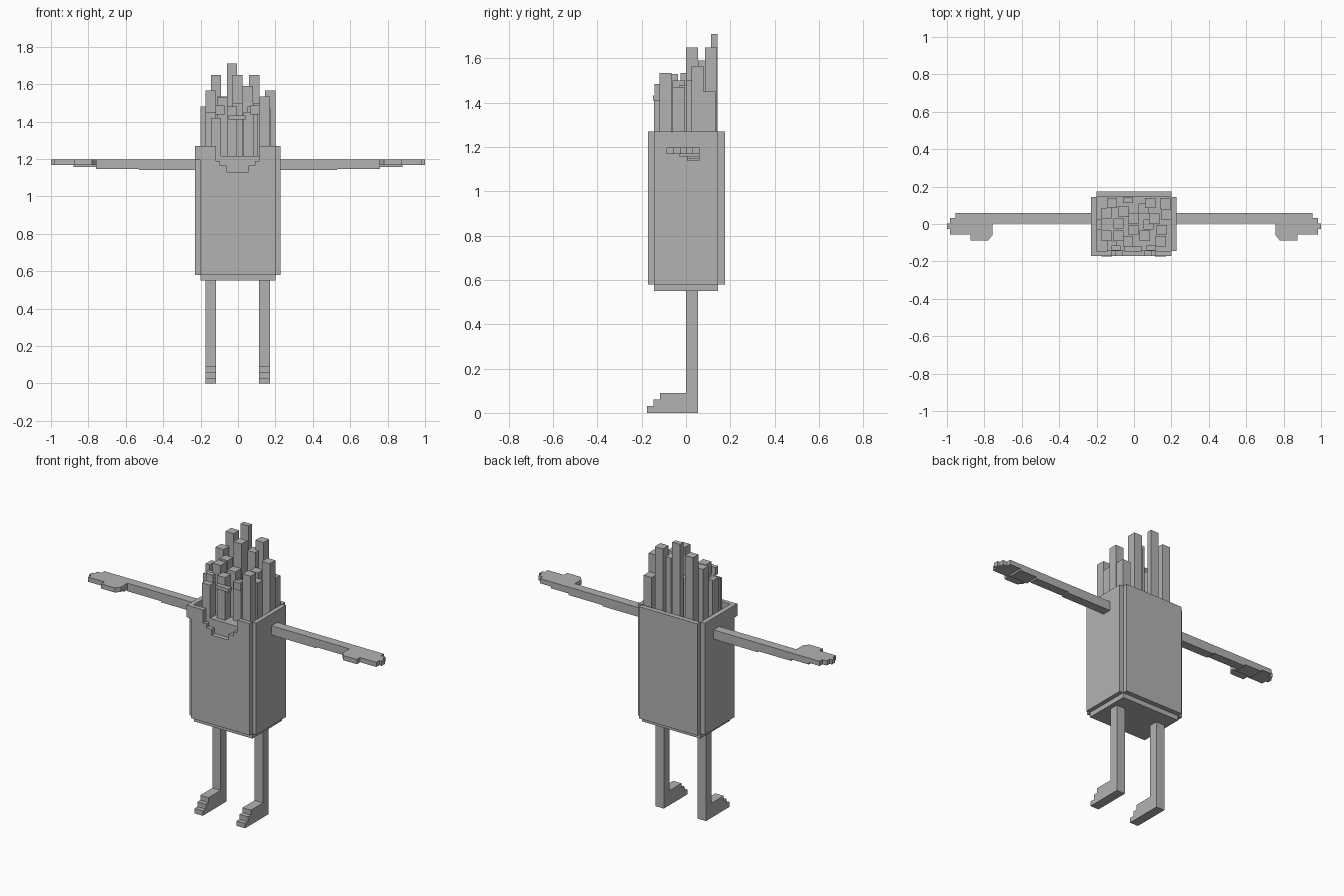
import bpy, bmesh

grey = bpy.data.materials.new("plain grey")
grey.diffuse_color = (0.45, 0.45, 0.45, 1)


def finish(name, bm):
    bmesh.ops.recalc_face_normals(bm, faces=bm.faces)
    me = bpy.data.meshes.new(name)
    bm.to_mesh(me)
    bm.free()
    me.materials.append(grey)
    ob = bpy.data.objects.new(name, me)
    bpy.context.collection.objects.link(ob)
    return ob


def box(name, x0, x1, y0, y1, z0, z1):
    bm = bmesh.new()
    bmesh.ops.create_cube(bm, size=1)
    for v in bm.verts:
        v.co = ((x0, x1)[v.co.x > 0], (y0, y1)[v.co.y > 0], (z0, z1)[v.co.z > 0])
    return finish(name, bm)


def prism(name, outline, axis, a, b):
    """Extrude a 2D outline along an axis from a to b."""
    bm = bmesh.new()
    place = {'x': lambda p, t: (t, p[0], p[1]),
             'y': lambda p, t: (p[0], t, p[1]),
             'z': lambda p, t: (p[0], p[1], t)}[axis]
    lo = [bm.verts.new(place(p, a)) for p in outline]
    hi = [bm.verts.new(place(p, b)) for p in outline]
    bm.faces.new(lo)
    bm.faces.new(hi)
    n = len(outline)
    for i in range(n):
        j = (i + 1) % n
        bm.faces.new((lo[i], lo[j], hi[j], hi[i]))
    return finish(name, bm)


# Carton: core, raised wall panels, stepped notch in the front panel
box("carton_core", -0.2, 0.2, -0.145, 0.145, 0.55, 1.215)
box("carton_back_panel", -0.2, 0.2, 0.145, 0.175, 0.58, 1.27)
box("carton_left_panel", -0.23, -0.2, -0.145, 0.145, 0.58, 1.27)
box("carton_right_panel", 0.2, 0.226, -0.145, 0.145, 0.58, 1.27)
box("carton_corner_tab", -0.23, -0.2, -0.172, -0.145, 1.195, 1.27)
front = [(-0.2, 0.58), (0.2, 0.58), (0.2, 1.27), (0.115, 1.27), (0.115, 1.19),
         (0.09, 1.19), (0.09, 1.165), (0.057, 1.165), (0.057, 1.13),
         (-0.06, 1.13), (-0.06, 1.165), (-0.095, 1.165), (-0.095, 1.19),
         (-0.117, 1.19), (-0.117, 1.27), (-0.2, 1.27)]
prism("carton_front_panel", front, 'y', -0.172, -0.145)

# Legs with stepped feet
leg = [(0.055, 0), (0.055, 0.55), (0, 0.55), (0, 0.09), (-0.118, 0.09),
       (-0.118, 0.06), (-0.146, 0.06), (-0.146, 0.03), (-0.175, 0.03), (-0.175, 0)]
prism("left_leg", leg, 'x', -0.175, -0.118)
prism("right_leg", leg, 'x', 0.113, 0.171)

# Arms and hands, mirrored left to right
hand = [(0.757, 0.06), (0.757, -0.06), (0.78, -0.088), (0.873, -0.088),
        (0.873, -0.056), (0.984, -0.056), (0.984, -0.027), (1.0, -0.027),
        (1.0, 0.004), (0.984, 0.004), (0.984, 0.032), (0.955, 0.032), (0.955, 0.06)]
for side, s in (("left", -1), ("right", 1)):
    box(side + "_upper_arm", *sorted((s * 0.21, s * 0.53)), 0.004, 0.06, 1.14, 1.197)
    box(side + "_forearm", *sorted((s * 0.53, s * 0.76)), 0.004, 0.06, 1.147, 1.197)
    prism(side + "_hand", [(s * x, y) for x, y in hand], 'z', 1.168, 1.197)
    box(side + "_palm", *sorted((s * 0.757, s * 0.88)), -0.03, 0.06, 1.157, 1.168)

# Sticks standing in the carton: (x, y, top) of the near left corner
sticks = [
    (-0.145, 0.085, 1.65), (0.06, 0.085, 1.65), (-0.03, 0.0, 1.65),
    (-0.175, 0.03, 1.565), (0.145, 0.025, 1.565), (0.025, 0.055, 1.59),
    (0.115, -0.12, 1.535), (-0.11, -0.025, 1.535), (0.03, -0.09, 1.45),
    (-0.145, -0.145, 1.42), (-0.085, 0.04, 1.48), (0.08, 0.0, 1.5),
    (-0.06, -0.12, 1.48), (0.05, -0.03, 1.48), (-0.175, -0.09, 1.45),
    (-0.03, -0.06, 1.50), (0.12, -0.06, 1.47), (0.14, 0.08, 1.45),
    (-0.11, -0.09, 1.53),
]
for i, (x, y, top) in enumerate(sticks):
    box(f"stick_{i + 1}", x, x + 0.055, y, y + 0.055, 1.2, top)
box("tall_back_stick", -0.06, -0.005, 0.112, 0.142, 1.2, 1.71)
box("left_edge_stick", -0.2, -0.172, -0.03, 0.025, 1.2, 1.48)

# Face blocks on the front of the sticks
for side, x in (("left", -0.12), ("right", 0.068)):
    box(side + "_eye", x, x + 0.047, -0.142, -0.115, 1.437, 1.485)
box("mouth", -0.05, 0.04, -0.148, -0.118, 1.41, 1.432)
